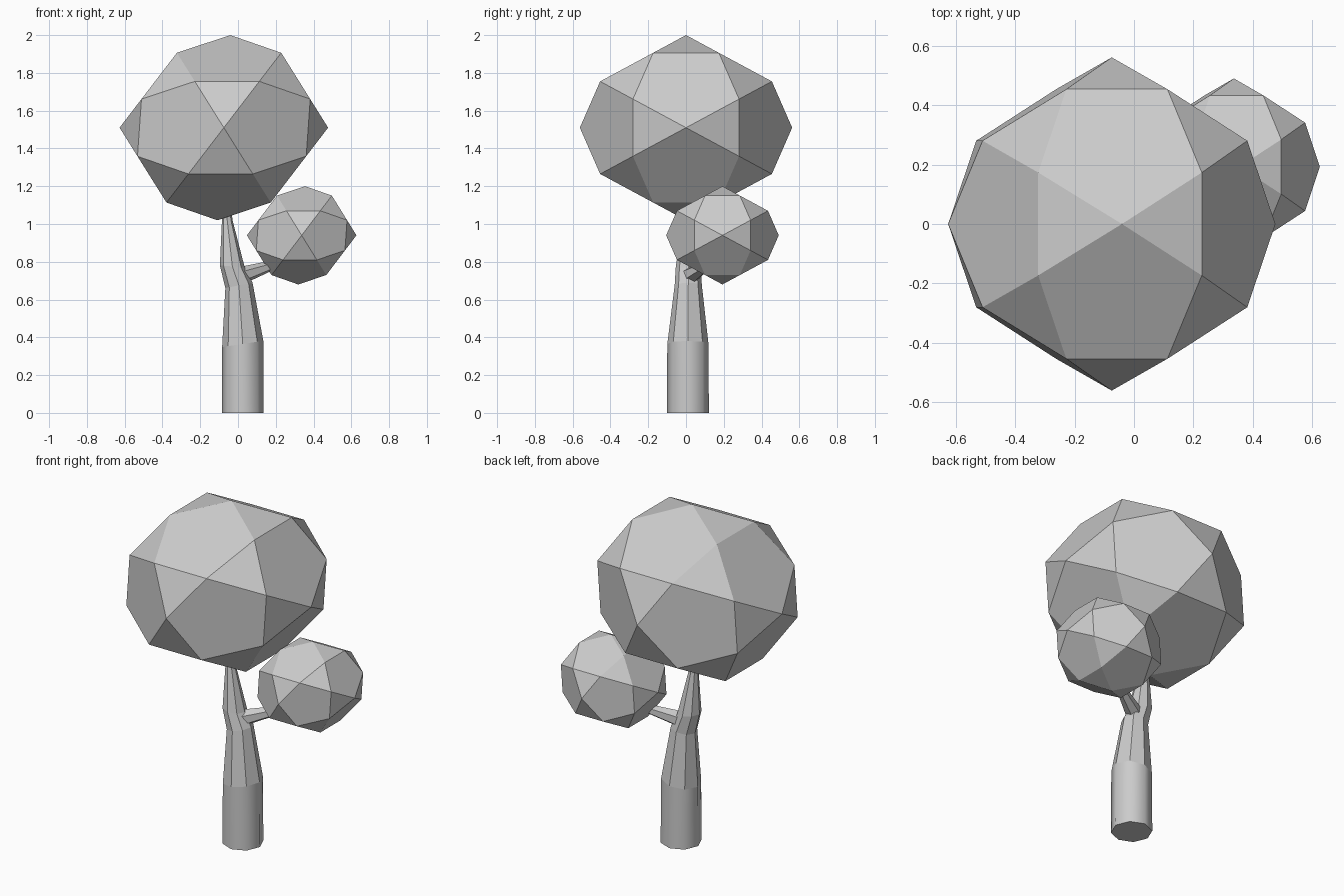
import bpy, bmesh
from math import sqrt, cos, sin, pi
from mathutils import Vector

if "Cube" in bpy.data.objects:
    bpy.data.objects.remove(bpy.data.objects["Cube"])


def add_object(name, bm):
    bmesh.ops.recalc_face_normals(bm, faces=bm.faces[:])
    mesh = bpy.data.meshes.new(name)
    bm.to_mesh(mesh)
    bm.free()
    obj = bpy.data.objects.new(name, mesh)
    bpy.context.collection.objects.link(obj)
    return obj


def foliage(name, centre, radii, lean):
    """Icosidodecahedron, stretched and leaning towards +x with height."""
    phi = (1 + sqrt(5)) / 2
    a, b, c = 0.5 / phi, 0.5, phi / 2
    signs = (-1, 1)
    pts = []
    for k in range(3):
        base = [(0, 0, s) for s in signs]
        base += [(i * a, j * c, l * b) for i in signs for j in signs for l in signs]
        pts += [p[k:] + p[:k] for p in base]
    bm = bmesh.new()
    for p in pts:
        x, y, z = (p[i] * radii[i] for i in range(3))
        bm.verts.new((centre[0] + x + lean * z, centre[1] + y, centre[2] + z))
    bmesh.ops.convex_hull(bm, input=bm.verts[:])
    bmesh.ops.dissolve_limit(bm, angle_limit=0.02, verts=bm.verts[:], edges=bm.edges[:])
    return add_object(name, bm)


def limb(name, rings, sides, smooth_bands=0):
    """Tapered tube; each ring is (x, y, z, radius, tilt of z along x)."""
    bm = bmesh.new()
    loops = []
    for x, y, z, r, tilt in rings:
        loop = []
        for i in range(sides):
            t = 2 * pi * i / sides
            loop.append(bm.verts.new((x + r * cos(t), y + r * sin(t), z + tilt * r * cos(t))))
        loops.append(loop)
    for n, (lo, hi) in enumerate(zip(loops, loops[1:])):
        for i in range(sides):
            j = (i + 1) % sides
            f = bm.faces.new((lo[i], lo[j], hi[j], hi[i]))
            f.smooth = n < smooth_bands
    bm.faces.new(loops[0][::-1])
    bm.faces.new(loops[-1])
    return add_object(name, bm)


# Trunk: straight octagonal base, then a bent taper into the crown
limb("trunk", [
    (0.025, 0.01, 0.00, 0.111, 0),
    (0.025, 0.01, 0.365, 0.109, 0.15),
    (0.005, 0.012, 0.675, 0.072, 0.2),
    (-0.030, 0.012, 0.775, 0.066, -0.1),
    (-0.057, 0.012, 1.02, 0.028, 0),
    (-0.062, 0.012, 1.12, 0.022, 0),
], 8, smooth_bands=1)

# Side branch carrying the small crown
bm = bmesh.new()
start, end = Vector((0.01, 0.02, 0.725)), Vector((0.24, 0.14, 0.80))
axis = end - start
rot = axis.to_track_quat('Z', 'Y').to_matrix().to_4x4()
rot.translation = (start + end) / 2
bmesh.ops.create_cone(bm, cap_ends=True, segments=6, radius1=0.048, radius2=0.018,
                      depth=axis.length, matrix=rot)
add_object("side_branch", bm)

# Two faceted crowns
foliage("large_crown", (-0.075, 0.0, 1.51), (0.552, 0.562, 0.49), 0.07)
foliage("small_crown", (0.337, 0.193, 0.94), (0.29, 0.298, 0.26), 0.07)
